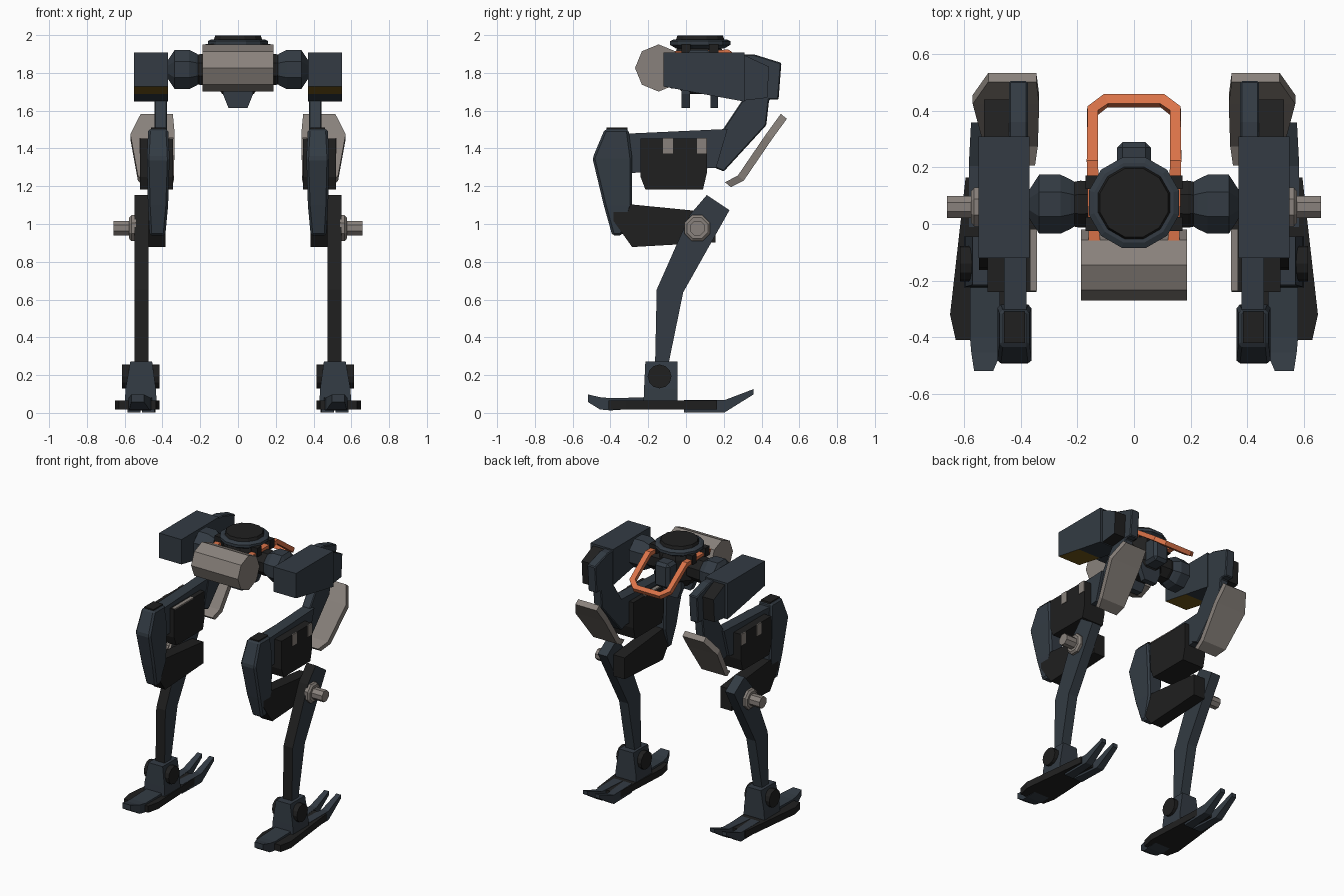
import bpy, bmesh, math
from mathutils import Vector, Matrix

cube = bpy.data.objects.get("Cube")
if cube:
    bpy.data.objects.remove(cube)


def material(name, r, g, b):
    m = bpy.data.materials.new(name)
    m.use_nodes = True
    m.diffuse_color = (r, g, b, 1)
    m.node_tree.nodes["Principled BSDF"].inputs["Base Color"].default_value = (r, g, b, 1)
    return m


BLUE = material("dark_slate_blue", 0.033, 0.044, 0.057)
BLACK = material("near_black", 0.014, 0.014, 0.014)
GREY = material("warm_grey", 0.25, 0.222, 0.2)
ORANGE = material("orange", 0.7, 0.17, 0.065)
OCHRE = material("dark_ochre", 0.19, 0.11, 0.012)


def finish(name, bm, mats, rule=None, bevel=0):
    """Turn a bmesh into an object; faces matching the rule take the second material."""
    bmesh.ops.recalc_face_normals(bm, faces=bm.faces)
    if rule:
        for f in bm.faces:
            f.material_index = int(rule(f))
    me = bpy.data.meshes.new(name)
    bm.to_mesh(me)
    bm.free()
    for m in mats:
        me.materials.append(m)
    ob = bpy.data.objects.new(name, me)
    bpy.context.collection.objects.link(ob)
    if bevel:
        mod = ob.modifiers.new("chamfer", "BEVEL")
        mod.width, mod.segments = bevel, 1
    return ob


def loft(name, rings, mats, rule=None, bevel=0):
    """Skin closed rings of equal length and cap both ends."""
    bm = bmesh.new()
    loops = [[bm.verts.new(p) for p in ring] for ring in rings]
    n = len(loops[0])
    for a, b in zip(loops, loops[1:]):
        for i in range(n):
            j = (i + 1) % n
            bm.faces.new((a[i], a[j], b[j], b[i]))
    bm.faces.new(loops[0])
    bm.faces.new(loops[-1])
    return finish(name, bm, mats, rule, bevel)


def side_prism(name, profile, x0, x1, *mats, rule=None, bevel=0):
    """Extrude a (y, z) profile along x."""
    return loft(name, [[(x, y, z) for y, z in profile] for x in (x0, x1)], mats, rule, bevel)


def box(name, x0, x1, y0, y1, z0, z1, mat, bevel=0):
    return side_prism(name, [(y0, z0), (y1, z0), (y1, z1), (y0, z1)], x0, x1, mat, bevel=bevel)


def turned_x(name, stations, y, z, sides, mat, phase=0.0):
    """Turned solid along x from (x, radius) stations."""
    angles = [math.tau * (i + phase) / sides for i in range(sides)]
    return loft(name, [[(x, y + r * math.cos(a), z + r * math.sin(a)) for a in angles]
                       for x, r in stations], [mat])


def turned_z(name, stations, y, sides, mat):
    angles = [math.tau * (i + 0.5) / sides for i in range(sides)]
    return loft(name, [[(r * math.cos(a), y + r * math.sin(a), z) for a in angles]
                       for z, r in stations], [mat])


# Pelvis core, turret ring and cap
turned_z("pelvis_core", [(1.69, 0.09), (1.75, 0.14), (1.9, 0.14), (1.95, 0.12)], 0.07, 8, BLACK)
turned_z("turret_ring", [(1.93, 0.13), (1.95, 0.165), (1.97, 0.165), (1.98, 0.145)], 0.075, 12, BLUE)
turned_z("turret_cap", [(1.97, 0.135), (2.0, 0.125)], 0.075, 12, BLACK)
box("rear_housing", -0.06, 0.06, 0.15, 0.29, 1.72, 1.9, BLUE, 0.02)
for name, y0, y1 in (("front_tab", -0.025, 0.02), ("rear_tab", 0.13, 0.17)):
    loft(name, [[(-w, y0, z), (w, y0, z), (w, y1, z), (-w, y1, z)]
                for z, w in ((1.615, 0.05), (1.69, 0.08), (1.74, 0.08))], [BLUE])

# Front drum
turned_x("front_drum", [(-0.188, 0.125), (0.188, 0.125)], -0.145, 1.828, 8, GREY)
box("drum_mount", -0.1, 0.1, -0.08, 0.0, 1.72, 1.9, BLACK)

# Bent carrying frame, swept as a flat bar
path = [(-0.14, -0.09, 1.9), (-0.147, 0.22, 1.91), (-0.147, 0.4, 1.78), (-0.1, 0.436, 1.75)]
path += [(-x, y, z) for x, y, z in reversed(path)]
pts = [Vector(p) for p in path]
rings = []
for i, p in enumerate(pts):
    d_in = (p - pts[max(i - 1, 0)]).normalized()
    d_out = (pts[min(i + 1, len(pts) - 1)] - p).normalized()
    t = (d_in + d_out).normalized()
    flat = Vector((0, 0.45, 1)).normalized() if 1 < i < 6 else Vector((0, 0, 1))
    side = t.cross(flat).normalized() * 0.02
    up = side.cross(t).normalized() * 0.016
    rings.append([p + side + up, p + side - up, p - side - up, p - side + up])
loft("carrying_frame", rings, [ORANGE])

# Everything below is built once per side
for s, tag in ((1, "left"), (-1, "right")):
    def X(v):
        return s * v

    # Hip axle and faceted hip joint
    turned_x(f"{tag}_hip_axle", [(X(0.08), 0.08), (X(0.19), 0.09), (X(0.24), 0.08)], 0.07, 1.82, 8, BLACK, 0.5)
    turned_x(f"{tag}_hip_joint", [(X(0.18), 0.065), (X(0.225), 0.095), (X(0.26), 0.113),
                                  (X(0.335), 0.113), (X(0.373), 0.05)], 0.07, 1.82, 8, BLUE, 0.5)
    for y in (0.0, 0.147):
        box(f"{tag}_frame_clamp", X(0.12), X(0.172), y - 0.024, y + 0.024, 1.89, 1.955, BLACK)

    # Hip armour: ochre forward underside, dark sloping back
    side_prism(f"{tag}_hip_armour",
               [(-0.12, 1.73), (-0.12, 1.91), (0.31, 1.91), (0.31, 1.65), (0.09, 1.69)],
               X(0.37), X(0.55), BLUE, OCHRE,
               rule=lambda f: f.normal.z < -0.7 and f.calc_center_median().y < 0.08)
    side_prism(f"{tag}_hip_back", [(0.3, 1.9), (0.44, 1.835), (0.43, 1.67), (0.3, 1.655)],
               X(0.44), X(0.53), BLUE, BLACK, rule=lambda f: abs(f.normal.x) < 0.5)

    # Thigh: descending link, horizontal arm and hanging battery box
    side_prism(f"{tag}_thigh_link",
               [(0.28, 1.9), (0.36, 1.9), (0.505, 1.855), (0.49, 1.66), (0.44, 1.66), (0.425, 1.525),
                (0.2, 1.28), (0.14, 1.305), (0.2, 1.51), (0.3, 1.66)],
               X(0.375), X(0.442), BLUE, bevel=0.006)
    side_prism(f"{tag}_thigh_arm", [(-0.32, 1.48), (0.22, 1.505), (0.16, 1.3), (-0.32, 1.27)],
               X(0.38), X(0.46), BLUE)
    side_prism(f"{tag}_thigh_box",
               [(-0.24, 1.455), (0.11, 1.455), (0.11, 1.27), (0.09, 1.185), (-0.215, 1.185), (-0.24, 1.25)],
               X(0.345), X(0.518), BLACK)
    for y in (-0.095, 0.083):
        box(f"{tag}_box_patch", X(0.516), X(0.522), y - 0.026, y + 0.026, 1.375, 1.456, GREY)
    box(f"{tag}_box_top_strip", X(0.342), X(0.365), -0.235, -0.02, 1.452, 1.459, GREY)

    # Rear guard: bent plate, widest on its outer edge
    rows = [(0.518, 1.572, 0.345, 0.515), (0.44, 1.465, 0.335, 0.57),
            (0.29, 1.245, 0.34, 0.53), (0.222, 1.21, 0.35, 0.5)]
    loft(f"{tag}_rear_guard",
         [[(X(a), y - 0.016, z + 0.013), (X(b), y - 0.016, z + 0.013),
           (X(b), y + 0.016, z - 0.013), (X(a), y + 0.016, z - 0.013)] for y, z, a, b in rows], [GREY])

    # Forward knee block, tapering downwards
    rows = [(1.505, -0.43, -0.305, 0.37, 0.475), (1.35, -0.495, -0.285, 0.362, 0.483),
            (1.1, -0.435, -0.285, 0.37, 0.477), (0.94, -0.39, -0.34, 0.385, 0.468)]
    loft(f"{tag}_knee_block",
         [[(X(a), y0, z), (X(b), y0, z), (X(b), y1, z), (X(a), y1, z)] for z, y0, y1, a, b in rows],
         [BLUE], bevel=0.012)
    box(f"{tag}_knee_hinge", X(0.385), X(0.46), -0.42, -0.31, 1.47, 1.512, BLACK)

    # Lower link and shin
    side_prism(f"{tag}_lower_link",
               [(-0.385, 1.115), (0.02, 1.075), (0.155, 1.06), (0.155, 0.905), (-0.285, 0.88), (-0.385, 1.02)],
               X(0.385), X(0.475), BLACK)
    side_prism(f"{tag}_shin",
               [(0.11, 1.155), (0.23, 1.075), (-0.015, 0.64), (-0.105, 0.2), (-0.165, 0.2),
                (-0.155, 0.655), (0.02, 1.05)],
               X(0.475), X(0.548), BLUE, BLACK, rule=lambda f: f.normal.y < -0.5)
    turned_x(f"{tag}_pin_collar", [(X(0.54), 0.074), (X(0.565), 0.074), (X(0.576), 0.06)], 0.06, 0.98, 8, GREY, 0.5)
    turned_x(f"{tag}_knee_pin", [(X(0.57), 0.042), (X(0.66), 0.042)], 0.06, 0.98, 8, GREY, 0.5)

    # Ankle
    loft(f"{tag}_ankle_block",
         [[(X(a), y0, z), (X(b), y0, z), (X(b), -0.045, z), (X(a), -0.045, z)]
          for z, y0, a, b in ((0.05, -0.225, 0.43, 0.6), (0.13, -0.222, 0.435, 0.595), (0.275, -0.215, 0.455, 0.57))],
         [BLUE])
    turned_x(f"{tag}_ankle_axle", [(X(0.415), 0.063), (X(0.615), 0.063)], -0.14, 0.195, 12, BLACK)

    # Foot: flat sole, front toe and two rear prongs
    sole = [(0.44, 0.165), (0.595, 0.165), (0.65, -0.32), (0.63, -0.41), (0.435, -0.41), (0.415, -0.32)]
    loft(f"{tag}_sole", [[(X(x), y, z) for x, y in sole] for z in (0.02, 0.068)], [BLACK])
    rows = [(-0.18, 0.03, 0.085, 0.455, 0.58), (-0.4, 0.015, 0.08, 0.46, 0.58),
            (-0.455, 0.02, 0.085, 0.47, 0.575), (-0.52, 0.06, 0.1, 0.498, 0.565)]
    loft(f"{tag}_front_toe",
         [[(X(a), y, z0), (X(b), y, z0), (X(b), y, z1), (X(a), y, z1)] for y, z0, z1, a, b in rows], [BLUE])
    for prong, start, end in (("outer", 0.55, 0.558), ("inner", 0.475, 0.462)):
        rows = [(-0.01, 0.005, 0.07, start, 0.034), (0.205, 0.005, 0.07, end, 0.026), (0.358, 0.1, 0.128, end, 0.018)]
        loft(f"{tag}_{prong}_prong",
             [[(X(c - w), y, z0), (X(c + w), y, z0), (X(c + w), y, z1), (X(c - w), y, z1)]
              for y, z0, z1, c, w in rows], [BLUE])

# Rest the feet on the ground plane
bpy.context.view_layer.update()
for ob in bpy.context.collection.objects:
    if ob.type == "MESH":
        ob.data.transform(Matrix.Translation((0, 0, -0.002)))
